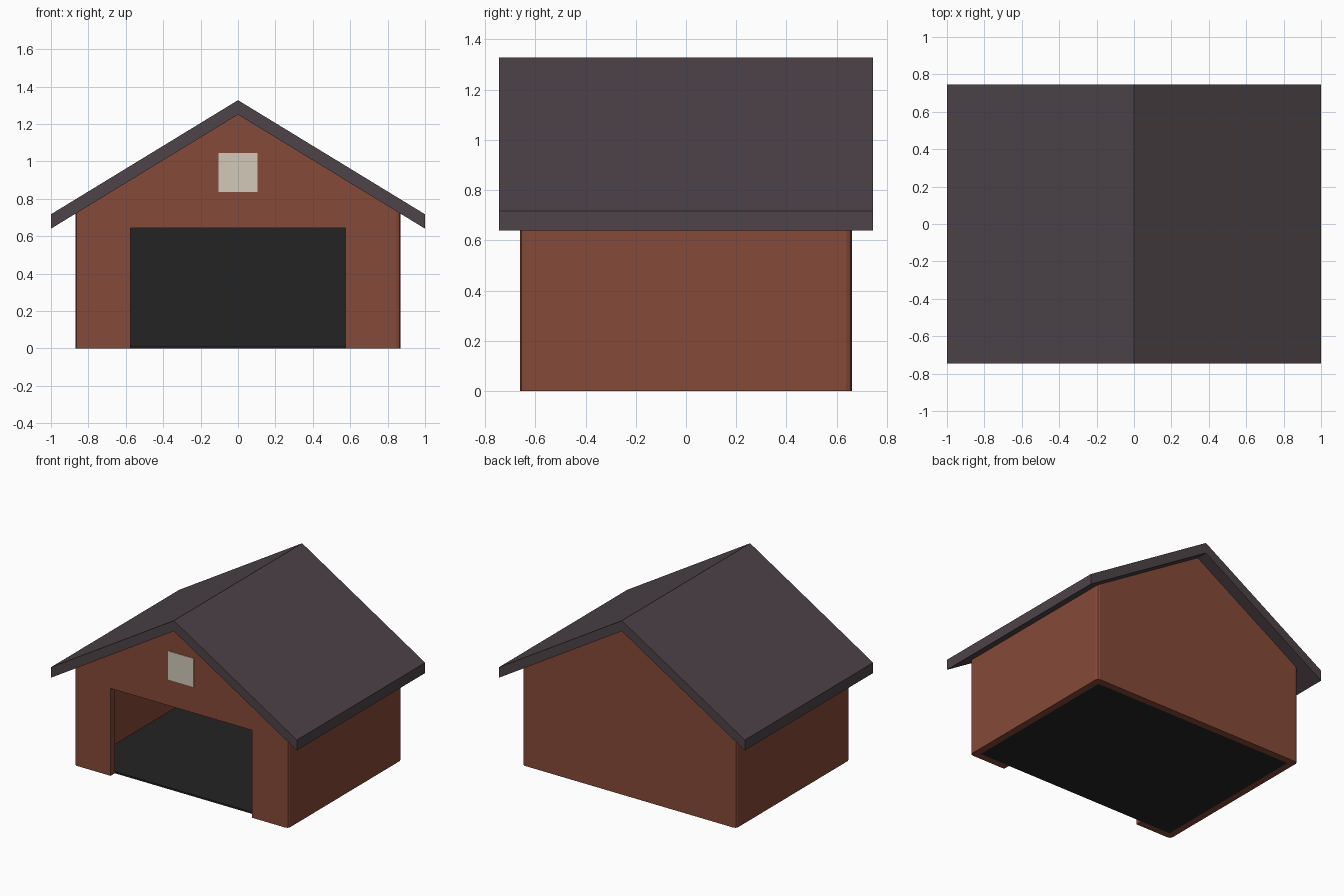
import bpy
import bmesh
from mathutils import Vector

cube = bpy.data.objects.get("Cube")
if cube:
    bpy.data.objects.remove(cube, do_unlink=True)


def material(name, rgb):
    mat = bpy.data.materials.new(name)
    mat.use_nodes = True
    mat.diffuse_color = (*rgb, 1)
    bsdf = mat.node_tree.nodes["Principled BSDF"]
    bsdf.inputs["Base Color"].default_value = (*rgb, 1)
    bsdf.inputs["Roughness"].default_value = 0.9
    return mat


brick = material("brick_red", (0.235, 0.067, 0.040))
slate = material("slate_grey", (0.074, 0.056, 0.065))
dark = material("dark_floor", (0.0176, 0.0176, 0.0176))
cream = material("cream_glass", (0.645, 0.591, 0.479))

# Main dimensions
W, D, T = 0.87, 0.66, 0.05           # half width, half depth, wall thickness
IX, IY = W - T, D - T                # inner half sizes
CX, CY = W - 0.023, D - 0.021        # where the corner chamfers begin
RIDGE, SLOPE = 1.25, 0.61            # roof underside
EAVE, ROOF_D, ROOF_T = 1.0, 0.745, 0.077
DOOR_X, DOOR_Z = 0.575, 0.643


def under_roof(x):
    return RIDGE - SLOPE * abs(x)


def prism(name, mat, profile, lo, hi, axis="y", top=None):
    """Extrude a flat profile along y (x,z profile) or z (x,y profile)."""
    bm = bmesh.new()
    place = (lambda a, b: (a, lo, b)) if axis == "y" else (lambda a, b: (a, b, lo))
    face = bm.faces.new([bm.verts.new(place(a, b)) for a, b in profile])
    ext = bmesh.ops.extrude_face_region(bm, geom=[face])
    new = [v for v in ext["geom"] if isinstance(v, bmesh.types.BMVert)]
    step = Vector((0, hi - lo, 0)) if axis == "y" else Vector((0, 0, hi - lo))
    bmesh.ops.translate(bm, verts=new, vec=step)
    if top:
        for v in new:
            v.co.z = top(v.co.x)
    bmesh.ops.recalc_face_normals(bm, faces=bm.faces)
    mesh = bpy.data.meshes.new(name)
    bm.to_mesh(mesh)
    bm.free()
    mesh.materials.append(mat)
    obj = bpy.data.objects.new(name, mesh)
    bpy.context.collection.objects.link(obj)
    return obj


def rect(x, z0, z1):
    return [(-x, z0), (x, z0), (x, z1), (-x, z1)]


# Gable walls, the front one with the door opening
gable_top = [(CX, 0), (CX, under_roof(CX)), (0, RIDGE), (-CX, under_roof(CX)), (-CX, 0)]
opening = [(-DOOR_X, 0), (-DOOR_X, DOOR_Z), (DOOR_X, DOOR_Z), (DOOR_X, 0)]
prism("front_wall", brick, gable_top + opening, -D, -IY)
prism("back_wall", brick, gable_top, IY, D)

# Side walls with chamfered corners, cut to the roof slope
for side, s in (("left", 1), ("right", -1)):
    half = [(IX, IY), (CX, IY), (CX, D), (W - 0.007, D - 0.006), (W, CY)]
    plan = half + [(x, -y) for x, y in reversed(half)]
    prism(side + "_wall", brick, [(s * x, y) for x, y in plan], 0, 1, "z", under_roof)

# Roof with overhanging eaves
eave = under_roof(EAVE)
prism("roof", slate, [(-EAVE, eave), (0, RIDGE), (EAVE, eave), (EAVE, eave + ROOF_T),
                      (0, RIDGE + ROOF_T), (-EAVE, eave + ROOF_T)], -ROOF_D, ROOF_D)

# Floor slab and dark lining of the rear inside wall
prism("floor", dark, rect(IX, 0, 0.013), -IY, IY)
prism("back_lining", dark, rect(IX, 0.013, under_roof(IX)), IY - 0.008, IY)

# Small gable window
prism("gable_window", cream, rect(0.105, 0.835, 1.045), -D - 0.004, -D + 0.002)
